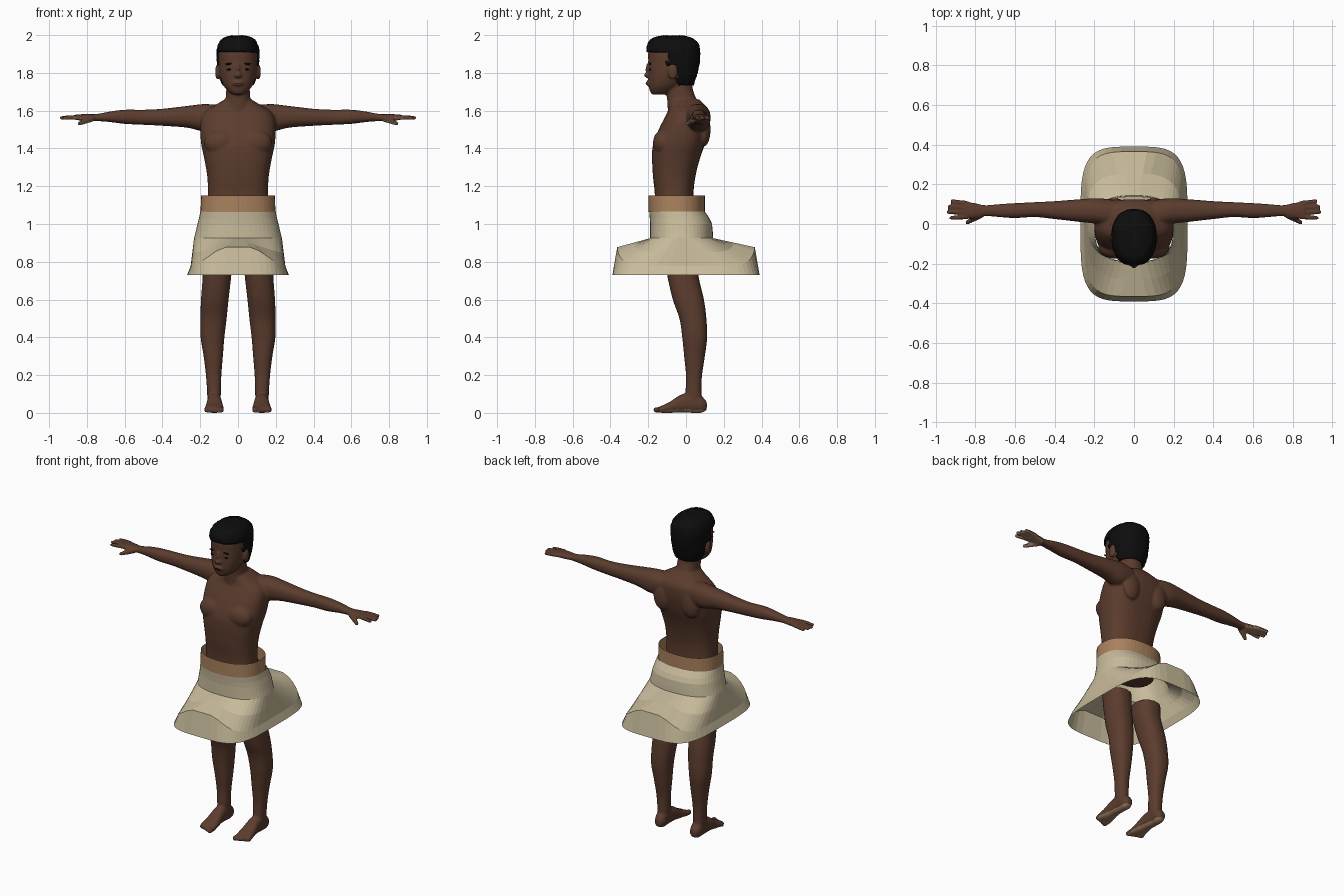
import bpy, bmesh, math, random
from mathutils import Vector, Matrix

random.seed(4)
cube = bpy.data.objects.get("Cube")
if cube:
    bpy.data.objects.remove(cube, do_unlink=True)


def material(name, rgb, rough=0.8):
    m = bpy.data.materials.new(name)
    m.use_nodes = True
    m.diffuse_color = (*rgb, 1)
    node = m.node_tree.nodes["Principled BSDF"]
    node.inputs["Base Color"].default_value = (*rgb, 1)
    node.inputs["Roughness"].default_value = rough
    return m


skin = material("dark brown skin", (0.105, 0.045, 0.027))
pale_skin = material("palm and sole skin", (0.32, 0.19, 0.11))
black = material("black hair", (0.004, 0.004, 0.004))
tan = material("tan waistband", (0.40, 0.22, 0.11))
cream = material("cream cloth", (0.58, 0.50, 0.33))


def finish(bm, name, mat, smooth=True):
    bmesh.ops.recalc_face_normals(bm, faces=bm.faces)
    mesh = bpy.data.meshes.new(name)
    bm.to_mesh(mesh)
    bm.free()
    mesh.materials.append(mat)
    for p in mesh.polygons:
        p.use_smooth = smooth
    obj = bpy.data.objects.new(name, mesh)
    bpy.context.collection.objects.link(obj)
    return obj


def power(value, p):
    return math.copysign(abs(value) ** p, value)


def oval(u0, u1, v0, v1, n, count):
    """Points of a superellipse that fills the given rectangle."""
    for i in range(count):
        a = math.tau * (i + 0.5) / count
        yield ((u0 + u1) / 2 + (u1 - u0) / 2 * power(math.cos(a), 2 / n),
               (v0 + v1) / 2 + (v1 - v0) / 2 * power(math.sin(a), 2 / n))


def bridge(bm, rows):
    for a, b in zip(rows, rows[1:]):
        for i in range(len(a)):
            j = (i + 1) % len(a)
            bm.faces.new((a[i], a[j], b[j], b[i]))


def smooth_rings(rings, steps):
    """Catmull-Rom interpolation between section rows."""
    r = [rings[0], *rings, rings[-1]]
    for p0, p1, p2, p3 in zip(r, r[1:], r[2:], r[3:]):
        for k in range(steps):
            t = k / steps
            yield [b + 0.5 * t * (c - a + t * (2 * a - 5 * b + 4 * c - d + t * (3 * (b - c) + d - a)))
                   for a, b, c, d in zip(p0, p1, p2, p3)]
    yield rings[-1]


def loft(bm, axis, rings, side=1, n=2.3, count=32, steps=4):
    """Closed tube along an axis; ring = position, then low/high of the other two axes."""
    rows = []
    for pos, *box in smooth_rings(rings, steps):
        row = []
        for u, v in oval(*box, n, count):
            co = [u, v]
            co.insert(axis, pos)
            row.append(bm.verts.new((co[0] * side, co[1], co[2])))
        rows.append(row)
    bridge(bm, rows)
    bm.faces.new(rows[0])
    bm.faces.new(rows[-1])


def centred(rows):
    """Turn (z, front, back, half width) rows into loft rings."""
    return [(z, -w, w, f, b) for z, f, b, w in rows]


def blob(bm, centre, radii, turn=0):
    m = Matrix.Translation(centre) @ Matrix.Rotation(turn, 4, "Y") @ Matrix.Diagonal((*radii, 1))
    bmesh.ops.create_icosphere(bm, subdivisions=3, radius=1, matrix=m)


def capsule(bm, a, b, ra, rb):
    """Tapered rod with round ends."""
    a, b = Vector(a), Vector(b)
    blob(bm, a, (ra, ra, ra))
    blob(bm, b, (rb, rb, rb))
    turn = (b - a).to_track_quat("Z", "Y").to_matrix().to_4x4()
    bmesh.ops.create_cone(bm, cap_ends=True, segments=16, radius1=ra, radius2=rb,
                          depth=(b - a).length, matrix=Matrix.Translation((a + b) / 2) @ turn)


# Body: torso, neck and head
bm = bmesh.new()
loft(bm, 2, centred([
    (1.0, -.165, .05, .165), (1.15, -.165, .04, .16), (1.25, -.175, .05, .163),
    (1.35, -.18, .075, .18), (1.42, -.175, .1, .195), (1.5, -.145, .12, .2),
    (1.56, -.115, .125, .195), (1.6, -.095, .12, .17), (1.63, -.09, .1, .12),
    (1.66, -.09, .07, .07)]), n=2.5)
loft(bm, 2, centred([(1.58, -.095, .09, .08), (1.66, -.1, .055, .066),
                     (1.72, -.105, .035, .062), (1.8, -.11, .03, .062)]))
loft(bm, 2, centred([
    (1.685, -.178, -.11, .028), (1.7, -.19, -.07, .05), (1.73, -.197, -.03, .075),
    (1.77, -.2, .02, .092), (1.81, -.2, .045, .1), (1.86, -.2, .06, .103),
    (1.91, -.2, .062, .103), (1.95, -.185, .05, .092), (1.975, -.16, .02, .065),
    (1.985, -.12, -.03, .03)]))
# Nose, lips
blob(bm, (0, -.202, 1.787), (.021, .021, .014))
blob(bm, (0, -.197, 1.815), (.011, .018, .04))
blob(bm, (0, -.199, 1.745), (.03, .015, .014))

for s in (1, -1):
    # Ear, chest muscle and shoulder blade
    blob(bm, (s * .108, -.07, 1.805), (.013, .026, .042))
    blob(bm, (s * .09, -.12, 1.43), (.09, .055, .07))
    blob(bm, (s * .1, .095, 1.5), (.06, .035, .09))
    # Arm and palm
    loft(bm, 0, [
        (.1, -.02, .12, 1.5, 1.63), (.18, 0, .13, 1.49, 1.635), (.27, .01, .125, 1.51, 1.625),
        (.4, .025, .115, 1.52, 1.61), (.5, .035, .11, 1.525, 1.605), (.6, .03, .105, 1.53, 1.605),
        (.68, .035, .1, 1.54, 1.595), (.75, .04, .095, 1.545, 1.582), (.8, .03, .105, 1.546, 1.582),
        (.86, .026, .115, 1.55, 1.58)], s)
    # Fingers and thumb
    for y, tip, reach in ((.036, .03, .92), (.059, .06, .935), (.082, .087, .93), (.104, .115, .915)):
        capsule(bm, (s * .84, y, 1.566), (s * reach, tip, 1.562), .0125, .0105)
    capsule(bm, (s * .775, .045, 1.558), (s * .84, .008, 1.532), .018, .011)
    # Leg
    loft(bm, 2, [
        (.82, .03, .19, -.11, .06), (.73, .035, .187, -.1, .065), (.6, .05, .196, -.07, .095),
        (.5, .06, .199, -.035, .108), (.4, .072, .198, -.02, .112), (.3, .08, .182, -.01, .1),
        (.2, .088, .17, 0, .085), (.12, .09, .164, -.002, .082), (.05, .093, .162, 0, .085)], s)
    # Foot and toes
    loft(bm, 1, [
        (.11, .105, .145, .015, .06), (.08, .09, .16, 0, .09), (.03, .09, .162, 0, .11),
        (-.03, .085, .165, .003, .095), (-.08, .078, .172, 0, .062), (-.12, .075, .178, 0, .042),
        (-.145, .08, .172, .002, .03)], s)
    for i in range(5):
        x, r = .09 + .0195 * i, .0155 - .0013 * i
        capsule(bm, (s * x, -.12, .017), (s * x, -.158 + .008 * i, r), r, r)

body = finish(bm, "body", skin)
remesh = body.modifiers.new("fuse", "REMESH")
remesh.mode, remesh.voxel_size, remesh.use_smooth_shade = "VOXEL", 0.0065, True
soften = body.modifiers.new("soften", "SMOOTH")
soften.factor, soften.iterations = 0.5, 4
fused = bpy.data.meshes.new_from_object(body.evaluated_get(bpy.context.evaluated_depsgraph_get()))
body.modifiers.clear()
body.data = fused
fused.materials.clear()
fused.materials.append(skin)
fused.materials.append(pale_skin)
# Palms and soles are paler
for p in fused.polygons:
    palm = abs(p.center.x) > .77 and p.normal.z < -.3
    sole = p.center.z < .02 and p.normal.z < -.5
    p.material_index = int(palm or sole)
    p.use_smooth = True

# Hair cap, cut away around face and ears
bm = bmesh.new()
loft(bm, 2, centred([
    (1.72, -.09, .035, .075), (1.78, -.15, .055, .1), (1.85, -.195, .072, .11),
    (1.92, -.21, .074, .113), (1.96, -.2, .062, .1), (1.985, -.175, .03, .077),
    (1.998, -.12, -.02, .035)]), count=56, steps=6)


def hairline(y):
    if y < -.1:
        return 1.915
    return 1.84 if y < -.045 else 1.735


bmesh.ops.delete(bm, geom=[f for f in bm.faces
                           if f.calc_center_median().z < hairline(f.calc_center_median().y)],
                 context="FACES")
for v in bm.verts:
    v.co += Vector([random.uniform(-.002, .002) for _ in range(3)])
hair = finish(bm, "hair", black)
shell = hair.modifiers.new("thickness", "SOLIDIFY")
shell.thickness = 0.014

# Eyebrows, eyes and mouth line
bm = bmesh.new()
for s in (1, -1):
    blob(bm, (s * .045, -.190, 1.848), (.025, .006, .005), s * .08)
    blob(bm, (s * .045, -.189, 1.818), (.017, .006, .005), s * .05)
blob(bm, (0, -.211, 1.745), (.02, .003, .002))
finish(bm, "face_details", black)

# Waistband
SIDES = 48
bm = bmesh.new()
bridge(bm, [[bm.verts.new((x, y, z)) for x, y in oval(-w, w, -.2, .1, 2.3, SIDES)]
            for z, w in ((1.15, .195), (1.064, .199))])
finish(bm, "waistband", tan, smooth=False)

# Skirt: snug at the hips, kicked out into stiff front and back panels
bm = bmesh.new()
rows = []
for z, w, front, back in ((1.066, .2, -.195, .1), (1.03, .207, -.192, .125),
                          (1.0, .215, -.19, .138), (.96, .224, -.19, .142), (.925, .233, -.19, .144)):
    rows.append([bm.verts.new((x, y, z)) for x, y in oval(-w, w, front, back, 2.4, SIDES)])
hem = list(oval(-.27, .27, -.39, .39, 4, SIDES))
shoulder = []
for x, y in hem:
    drop = max(0, abs(x) - .09) / .16
    shoulder.append(bm.verts.new((x * .93, y * .935, .877 - .1 * min(1, drop))))
middle = [bm.verts.new(a.co.lerp(b.co, .5)) for a, b in zip(rows[-1], shoulder)]
rows += [middle, shoulder, [bm.verts.new((x, y, .73)) for x, y in hem]]
bridge(bm, rows)
finish(bm, "skirt", cream, smooth=False)
